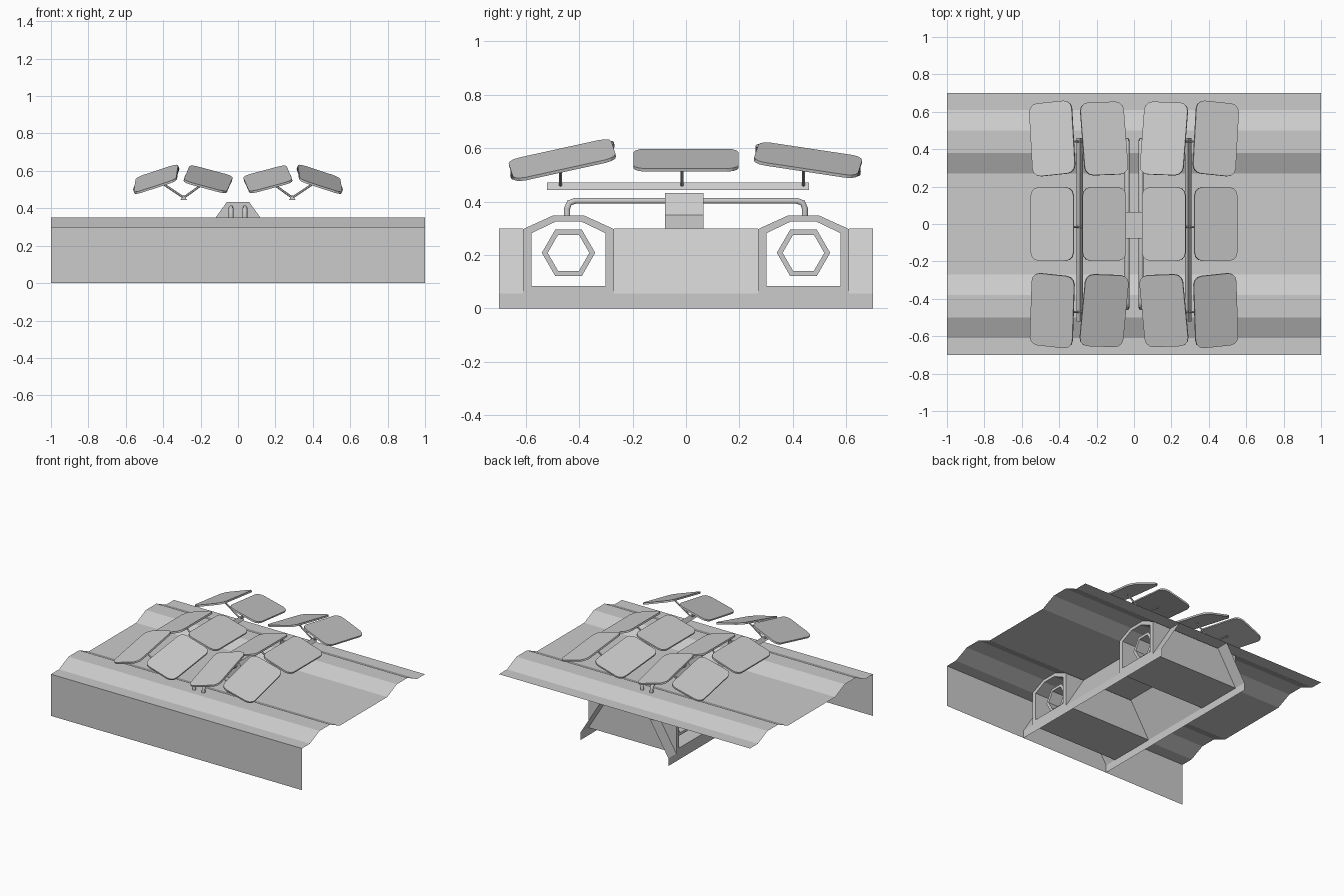
import bpy, bmesh, math
from mathutils import Vector, Euler, Matrix

if "Cube" in bpy.data.objects:
    bpy.data.objects.remove(bpy.data.objects["Cube"])

grey = bpy.data.materials.new("light_grey")
grey.diffuse_color = (0.6, 0.6, 0.6, 1)
grey.use_nodes = True
grey.node_tree.nodes["Principled BSDF"].inputs["Base Color"].default_value = grey.diffuse_color


def make(name, bm):
    me = bpy.data.meshes.new(name)
    bm.to_mesh(me)
    bm.free()
    me.materials.append(grey)
    ob = bpy.data.objects.new(name, me)
    bpy.context.collection.objects.link(ob)
    return ob


def ribbon(bm, pts, vec):
    """Sweep an open line of points along a vector into a single-sided strip."""
    a = [bm.verts.new(p) for p in pts]
    b = [bm.verts.new(Vector(p) + Vector(vec)) for p in pts]
    for i in range(len(pts) - 1):
        bm.faces.new((a[i], b[i], b[i + 1], a[i + 1]))


def prism(bm, pts, vec):
    """Solid from a closed outline swept along a vector."""
    f = bm.faces.new([bm.verts.new(p) for p in pts])
    r = bmesh.ops.extrude_face_region(bm, geom=[f], use_keep_orig=True)
    vs = [g for g in r["geom"] if isinstance(g, bmesh.types.BMVert)]
    bmesh.ops.translate(bm, verts=vs, vec=vec)
    bmesh.ops.recalc_face_normals(bm, faces=bm.faces)


def tube_ring(bm, outer, inner, vec):
    """Hollow tube from two matching closed outlines."""
    loops = [[bm.verts.new(Vector(p) + Vector(o)) for p in prof]
             for prof, o in ((outer, (0, 0, 0)), (outer, vec), (inner, vec), (inner, (0, 0, 0)))]
    n = len(outer)
    for k in range(4):
        a, b = loops[k], loops[(k + 1) % 4]
        for i in range(n):
            j = (i + 1) % n
            bm.faces.new((a[i], a[j], b[j], b[i]))
    bmesh.ops.recalc_face_normals(bm, faces=bm.faces)


def rod(bm, p, q, r, sides=6):
    p, q = Vector(p), Vector(q)
    d = q - p
    m = Matrix.Translation((p + q) / 2) @ d.to_track_quat('Z', 'Y').to_matrix().to_4x4()
    bmesh.ops.create_cone(bm, cap_ends=True, segments=sides, radius1=r, radius2=r,
                          depth=d.length, matrix=m)


# Corrugated top sheet with two ridges
bm = bmesh.new()
prof = [(-.7, .3), (-.61, .3), (-.5, .35), (-.38, .35), (-.27, .3),
        (.27, .3), (.38, .35), (.5, .35), (.61, .3), (.7, .3)]
ribbon(bm, [(-1, y, z) for y, z in prof], (2, 0, 0))
bmesh.ops.recalc_face_normals(bm, faces=bm.faces)
for f in bm.faces:
    if f.normal.z < 0:
        f.normal_flip()
make("top_sheet", bm)

# Front wall
bm = bmesh.new()
ribbon(bm, [(-1, -.7, 0), (-1, -.7, .3)], (2, 0, 0))
make("front_wall", bm)

# Sloped hollow trestle sides, with a low skirt along the full depth
for s, side in ((-1, "left"), (1, "right")):
    bm = bmesh.new()
    ribbon(bm, [(s * .35, -.7, 0), (s * .35, -.7, .055)], (0, 1.4, 0))
    for y0, y1 in ((-.7, -.61), (-.27, .27), (.61, .7)):
        ribbon(bm, [(s * .35, y0, .055), (s * .2, y0, .3)], (0, y1 - y0, 0))
    if s < 0:
        bmesh.ops.reverse_faces(bm, faces=bm.faces)
    make("trestle_side_" + side, bm)

# Arched tunnels under the ridges, each holding a hexagonal pipe
for cy, end in ((-.44, "front"), (.44, "back")):
    out = [(-.17, .055), (-.17, .297), (-.06, .347), (.06, .347), (.17, .297), (.17, .055)]
    inn = [(-.138, .083), (-.138, .282), (-.048, .325), (.048, .325), (.138, .282), (.138, .083)]
    bm = bmesh.new()
    tube_ring(bm, [(-.35, cy + y, z) for y, z in out],
              [(-.35, cy + y, z) for y, z in inn], (.7, 0, 0))
    make("tunnel_frame_" + end, bm)

    def hexa(r):
        return [(-.29, cy + r * math.cos(i * math.pi / 3), .208 + r * math.sin(i * math.pi / 3))
                for i in range(6)]
    bm = bmesh.new()
    tube_ring(bm, hexa(.1), hexa(.078), (.58, 0, 0))
    make("hex_pipe_" + end, bm)

# Junction box in the middle
bm = bmesh.new()
prism(bm, [(x, -.078, z) for x, z in ((-.12, .3), (.12, .3), (.12, .35),
                                      (.06, .433), (-.06, .433), (-.12, .35))], (0, .143, 0))
make("junction_box", bm)

# Bent conduit pipes running front to back
for s, side in ((-1, "left"), (1, "right")):
    cu = bpy.data.curves.new("conduit", 'CURVE')
    cu.dimensions = '3D'
    cu.bevel_depth = .013
    cu.bevel_resolution = 1
    path = [(-.445, .34), (-.445, .375), (-.437, .395), (-.415, .403)]
    path += [(-y, z) for y, z in reversed(path)]
    sp = cu.splines.new('POLY')
    sp.points.add(len(path) - 1)
    for p, (y, z) in zip(sp.points, path):
        p.co = (s * .037, y, z, 1)
    tmp = bpy.data.objects.new("conduit_curve", cu)
    bpy.context.collection.objects.link(tmp)
    bpy.context.view_layer.update()
    me = bpy.data.meshes.new_from_object(tmp.evaluated_get(bpy.context.evaluated_depsgraph_get()))
    bpy.data.objects.remove(tmp)
    me.materials.clear()
    me.materials.append(grey)
    bpy.context.collection.objects.link(bpy.data.objects.new("conduit_" + side, me))

# Panel outline with rounded corners
W, D, R = .12, .197, .045
outline = []
for k, (sx, sy) in enumerate(((1, 1), (-1, 1), (-1, -1), (1, -1))):
    for a in (0, 30, 60, 90):
        t = math.radians(a + 90 * k)
        outline.append((sx * (W - R) + R * math.cos(t), sy * (D - R) + R * math.sin(t), -.006))

# Rails, V struts and tilted panels
rows = (("front", -.463, -.47, 13, 1), ("middle", 0, -.015, 0, 0), ("back", .457, .44, -9, -1))
for s, side in ((-1, "left"), (1, "right")):
    bm = bmesh.new()
    prism(bm, [(s * .29 + dx, -.52, z) for dx, z in ((-.018, .443), (.018, .443), (0, .472))],
          (0, .98, 0))
    make("rail_" + side, bm)
    for row, y, ys, pitch, yaw in rows:
        bm = bmesh.new()
        for x in (.165, .425):
            rod(bm, (s * .29, ys, .457), (s * x, ys, .547), .006)
        make(f"strut_{row}_{side}", bm)
        for col, x, roll, yw in (("inner", .16, -15, 2), ("outer", .437, 18, 6)):
            bm = bmesh.new()
            prism(bm, outline, (0, 0, .012))
            rot = Euler((math.radians(pitch), math.radians(s * roll),
                         math.radians(s * yw * yaw)), 'XYZ').to_matrix().to_4x4()
            bmesh.ops.transform(bm, matrix=Matrix.Translation((s * x, y, .555)) @ rot, verts=bm.verts)
            make(f"panel_{row}_{col}_{side}", bm)
